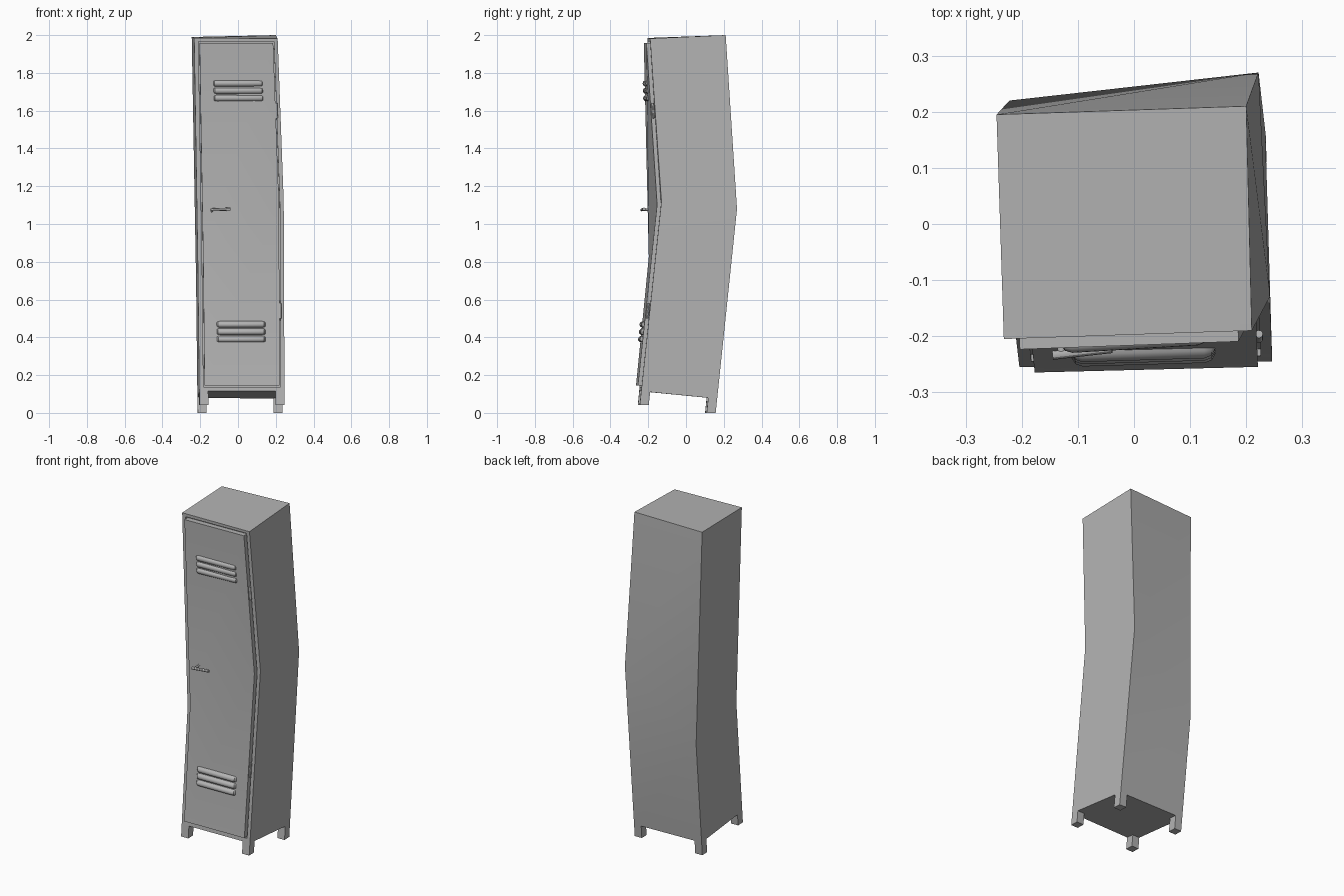
import bpy, bmesh, math
from mathutils import Vector

if "Cube" in bpy.data.objects:
    bpy.data.objects.remove(bpy.data.objects["Cube"])

grey = bpy.data.materials.new("locker_grey")
grey.use_nodes = True
COLOUR = (0.45, 0.45, 0.45, 1)
grey.diffuse_color = COLOUR
grey.node_tree.nodes["Principled BSDF"].inputs["Base Color"].default_value = COLOUR

# Crooked cabinet cage: each ring is front -x, front +x, back -x, back +x
DEPTH = 0.4
RINGS = [[Vector(p) for p in ring] for ring in (
    [(-.205, -.248, .115), (.246, -.237, .115), (-.215, .157, .08), (.234, .165, .075)],
    [(-.213, -.18, .80), (.242, -.13, 1.12), (-.222, .22, .70), (.222, .27, 1.08)],
    [(-.232, -.205, 1.985), (.21, -.19, 1.982), (-.245, .195, 1.99), (.2, .21, 2.0)])]
LEVELS = {"base": 0, "crease": 1, "top": 2}


def place(u, d, level):
    """Point at width fraction u, depth d behind the front, and a ring name or height."""
    v = d / DEPTH
    low, mid, high = [(r[0].lerp(r[1], u)).lerp(r[2].lerp(r[3], u), v) for r in RINGS]
    if level in LEVELS:
        return (low, mid, high)[LEVELS[level]]
    a, b = (low, mid) if level < mid.z else (mid, high)
    return a.lerp(b, (level - a.z) / (b.z - a.z))


def finish(name, bm):
    bmesh.ops.recalc_face_normals(bm, faces=bm.faces)
    mesh = bpy.data.meshes.new(name)
    bm.to_mesh(mesh)
    bm.free()
    mesh.materials.append(grey)
    obj = bpy.data.objects.new(name, mesh)
    bpy.context.collection.objects.link(obj)
    bpy.ops.object.select_all(action='DESELECT')
    obj.select_set(True)
    bpy.context.view_layer.objects.active = obj
    bpy.ops.object.shade_smooth_by_angle(angle=math.radians(30))
    return obj


def loft(name, rings):
    """Skin closed rings of points and cap both ends."""
    bm = bmesh.new()
    loops = [[bm.verts.new(p) for p in ring] for ring in rings]
    for a, b in zip(loops, loops[1:]):
        for i in range(len(a)):
            j = (i + 1) % len(a)
            bm.faces.new((a[i], a[j], b[j], b[i]))
    bm.faces.new(loops[0])
    bm.faces.new(loops[-1])
    return finish(name, bm)


def slab(name, u0, u1, d0, d1, *levels):
    corners = ((u0, d0), (u1, d0), (u1, d1), (u0, d1))
    return loft(name, [[place(u, d, l) for u, d in corners] for l in levels])


def rod(name, start, end, radius, sides=12):
    axis = end - start
    bm = bmesh.new()
    bmesh.ops.create_cone(bm, cap_ends=True, segments=sides, radius1=radius,
                          radius2=radius, depth=axis.length)
    turn = axis.to_track_quat('Z', 'Y').to_matrix()
    for v in bm.verts:
        v.co = turn @ v.co + (start + end) / 2
    return finish(name, bm)


# Cabinet with a raised frame around the door opening
slab("cabinet", 0, 1, .012, DEPTH, "base", "crease", "top")
slab("frame_stile_right", 0, .05, 0, .012, "base", "crease", "top")
slab("frame_stile_left", .955, 1, 0, .012, "base", "crease", "top")
slab("frame_rail_bottom", .05, .955, 0, .012, "base", .138)
slab("frame_rail_top", .05, .955, 0, .012, 1.966, "top")

# Door standing slightly proud of the frame
FACE = -.02
slab("door", .062, .943, FACE, .012, .146, "crease", 1.958)

# Four short legs
for side, u in (("right", 0), ("left", .895)):
    slab("front_leg_" + side, u, u + .105, 0, .047, .043, "base")
    slab("back_leg_" + side, u, u + .105, DEPTH - .047, DEPTH, 0, "base")


# Rounded vent louvres in two groups of three
def louvre(name, u0, u1, z):
    rings = []
    for t, swell in ((0, .05), (.03, .75), (.08, 1), (.92, 1), (.97, .75), (1, .05)):
        u = u0 + (u1 - u0) * t
        ring = []
        for k in range(9):
            a = math.pi * k / 8
            height = z + .017 * math.cos(a) * (.7 + .3 * swell)
            ring.append(place(u, FACE + .002 - .018 * swell * math.sin(a), height))
        rings.append(ring)
    loft(name, rings)


for group, u0, u1, centre in (("upper", .215, .81, 1.705), ("lower", .21, .78, .43)):
    for i in range(3):
        louvre(f"{group}_vent_{i + 1}", u0, u1, centre + (i - 1) * .039)

# Lever handle with its round plate and spindle
HANDLE_Z = 1.075
plate = place(.19, FACE, HANDLE_Z)
tip = place(.19, FACE - .036, HANDLE_Z)
rod("handle_plate", plate, place(.19, FACE - .006, HANDLE_Z), .016, 16)
rod("handle_spindle", plate, tip, .007)
rod("handle_lever", place(.155, FACE - .036, HANDLE_Z),
    place(.385, FACE - .036, HANDLE_Z + .004), .008)

# Hinge barrels on the far edge of the door
for part, z in (("lower", .54), ("upper", 1.6)):
    rod(part + "_hinge", place(.952, -.008, z - .04), place(.952, -.008, z + .04), .007)
